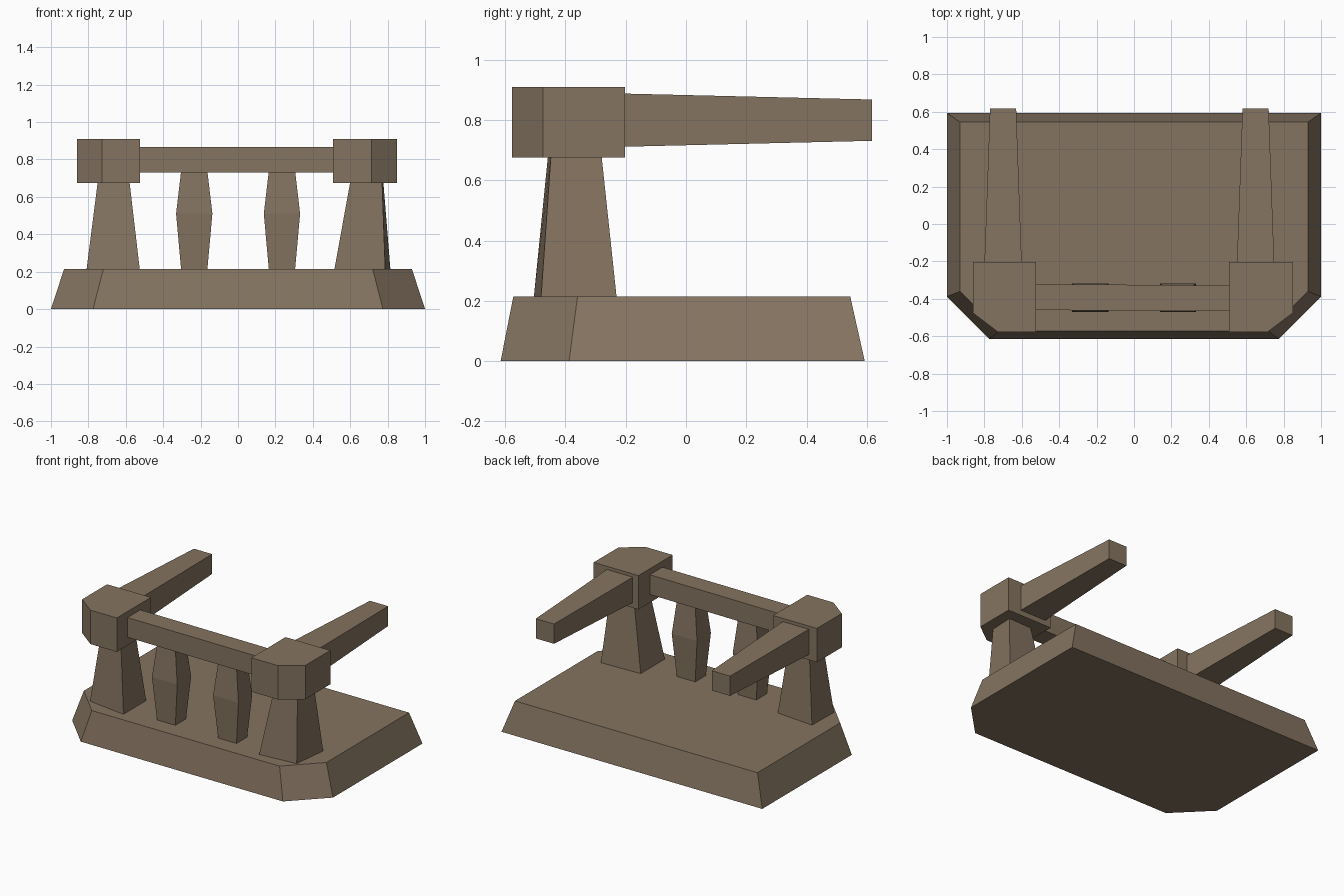
import bpy, bmesh

if "Cube" in bpy.data.objects:
    bpy.data.objects.remove(bpy.data.objects["Cube"])

stone = bpy.data.materials.new("brown stone")
stone.diffuse_color = (0.235, 0.175, 0.119, 1)
stone.use_nodes = True
stone.node_tree.nodes["Principled BSDF"].inputs["Base Color"].default_value = stone.diffuse_color


def loft(name, rings):
    """Closed flat-faced solid through rings of 3D points."""
    bm = bmesh.new()
    loops = [[bm.verts.new(p) for p in r] for r in rings]
    n = len(loops[0])
    bm.faces.new(loops[0])
    bm.faces.new(loops[-1])
    for a, b in zip(loops, loops[1:]):
        for i in range(n):
            j = (i + 1) % n
            bm.faces.new((a[i], a[j], b[j], b[i]))
    bmesh.ops.recalc_face_normals(bm, faces=bm.faces)
    me = bpy.data.meshes.new(name)
    bm.to_mesh(me)
    bm.free()
    me.materials.append(stone)
    ob = bpy.data.objects.new(name, me)
    bpy.context.collection.objects.link(ob)
    return ob


def flat(points, z):
    return [(x, y, z) for x, y in points]


def rect(x0, x1, y0, y1):
    return [(x0, y0), (x1, y0), (x1, y1), (x0, y1)]


def slab(w, back, side, front_w, front):
    return [(-w, back), (-w, side), (-front_w, front),
            (front_w, front), (w, side), (w, back)]


# Sloped base with two clipped front corners
loft("base", [flat(slab(1.0, 0.593, -0.388, 0.775, -0.615), 0),
              flat(slab(0.93, 0.545, -0.36, 0.72, -0.573), 0.214)])

# Slightly irregular tapered posts
posts = {
    "left_post": ([(-0.81, -0.465), (-0.525, -0.505), (-0.525, -0.255), (-0.805, -0.23)],
                  [(-0.75, -0.43), (-0.58, -0.455), (-0.58, -0.295), (-0.75, -0.28)]),
    "right_post": ([(0.515, -0.505), (0.787, -0.481), (0.815, -0.23), (0.515, -0.24)],
                   [(0.60, -0.458), (0.77, -0.448), (0.777, -0.28), (0.60, -0.287)]),
}
for name, (low, high) in posts.items():
    loft(name, [flat(low, 0.21), flat(high, 0.68)])

# Cap blocks with a clipped outer front corner, and side rails running back
for name, s, inner, outer, clip, arm in (("left", -1, 0.525, 0.862, 0.727, 0.70),
                                         ("right", 1, 0.507, 0.85, 0.713, 0.65)):
    cap = [(s * inner, -0.578), (s * clip, -0.578), (s * outer, -0.475),
           (s * outer, -0.203), (s * inner, -0.203)]
    loft(name + "_cap", [flat(cap, 0.675), flat(cap, 0.91)])
    c = s * arm
    loft(name + "_side_rail", [
        [(x, y, z) for x, z in rect(c - w, c + w, z0, z1)]
        for y, w, z0, z1 in ((-0.22, 0.10, 0.711, 0.888), (0.617, 0.07, 0.731, 0.868))])

# Front rail between the caps
loft("front_rail", [[(-0.54, y, z) for y, z in rect(-0.46, -0.321, 0.731, 0.868)],
                    [(0.52, y, z) for y, z in rect(-0.466, -0.329, 0.731, 0.868)]])

# Bulging balusters under the front rail
for name, c in (("left_baluster", -0.234), ("right_baluster", 0.235)):
    loft(name, [flat(rect(c - w, c + w, -0.394 - d, -0.394 + d), z)
                for z, w, d in ((0.21, 0.07, 0.058), (0.51, 0.097, 0.076), (0.74, 0.07, 0.058))])
